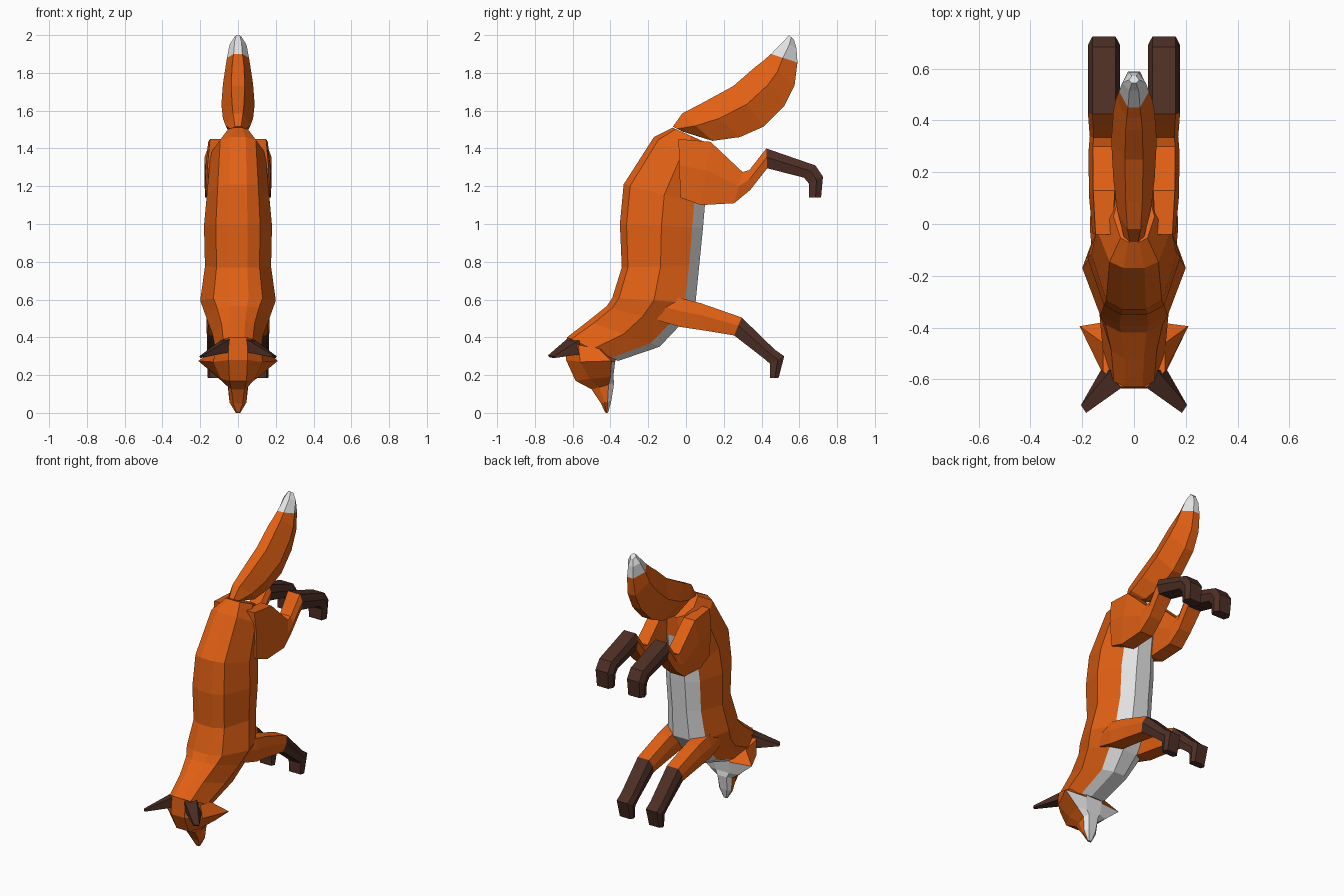
import bpy, bmesh

def material(name, rgb):
    m = bpy.data.materials.new(name)
    m.diffuse_color = (*rgb, 1)
    return m

MATS = [material("orange_fur", (0.76, 0.118, 0.007)),
        material("white_fur", (0.78, 0.78, 0.78)),
        material("dark_brown_fur", (0.075, 0.028, 0.019))]
ORANGE, WHITE, BROWN = range(3)


def loft(name, rings, colour):
    """Skin closed rings; colour(segment, side) picks the material slot."""
    bm = bmesh.new()
    vs = [[bm.verts.new(p) for p in r] for r in rings]
    n = len(rings[0])
    for i in range(len(rings) - 1):
        for j in range(n):
            k = (j + 1) % n
            f = bm.faces.new((vs[i][j], vs[i][k], vs[i + 1][k], vs[i + 1][j]))
            f.material_index = colour(i, j)
    bm.faces.new(vs[0]).material_index = colour(0, 0)
    bm.faces.new(vs[-1]).material_index = colour(len(rings) - 2, 0)
    bmesh.ops.recalc_face_normals(bm, faces=bm.faces)
    me = bpy.data.meshes.new(name)
    bm.to_mesh(me)
    bm.free()
    for m in MATS:
        me.materials.append(m)
    ob = bpy.data.objects.new(name, me)
    bpy.context.collection.objects.link(ob)
    return ob


def mirrored(half, cx=0):
    """Close a right-hand half section with its mirror image."""
    return [(cx + x, y, z) for x, y, z in half] + \
           [(cx - x, y, z) for x, y, z in reversed(half)]


def section(row, prof, cx=0):
    """Row is upper y, z, lower y, z and half width; prof is (width, depth)."""
    y0, z0, y1, z1, w = row
    return mirrored([(w * fx, y0 + (y1 - y0) * t, z0 + (z1 - z0) * t)
                     for fx, t in prof], cx)


# Body from rump to neck, with a white belly and throat
BODY_PROFILE = [(.28, 0), (.65, .08), (1, .5), (.7, .87), (.3, 1)]
body = [(-.07, 1.51, .13, 1.42, .08),
        (-.17, 1.46, .13, 1.29, .145),
        (-.33, 1.21, .10, 1.10, .165),
        (-.35, 1.00, .09, .98, .18),
        (-.34, .77, .07, .78, .175),
        (-.39, .61, .05, .58, .20),
        (-.42, .565, -.04, .455, .17),
        (-.52, .485, -.14, .35, .135),
        (-.63, .40, -.36, .275, .12)]
loft("body", [section(r, BODY_PROFILE) for r in body],
     lambda i, j: WHITE if j in (3, 4, 5) and i > 0 else ORANGE)

# Head from nape to nose: forehead, temple, cheek and chin points
head = [
    [(.05, -.63, .40), (.12, -.57, .36), (.12, -.46, .34), (.06, -.37, .30)],
    [(.05, -.635, .28), (.13, -.56, .27), (.21, -.395, .275), (.06, -.375, .27)],
    [(.045, -.585, .17), (.09, -.51, .18), (.11, -.40, .19), (.05, -.385, .19)],
    [(.035, -.50, .125), (.05, -.46, .135), (.055, -.41, .15), (.035, -.38, .16)],
    [(.025, -.45, .05), (.045, -.43, .055), (.045, -.415, .06), (.025, -.395, .065)],
    [(.008, -.428, .002), (.012, -.423, 0), (.012, -.418, 0), (.008, -.412, .002)],
]
loft("head", [mirrored(r) for r in head],
     lambda i, j: WHITE if j in (2, 3, 4) and (i > 0 or j == 3) else ORANGE)

# Tail with a white tip
TAIL_PROFILE = [(.4, 0), (1, .45), (.4, 1)]
tail = [(-.07, 1.515, -.02, 1.49, .04),
        (-.02, 1.585, .14, 1.44, .065),
        (.085, 1.64, .285, 1.46, .08),
        (.25, 1.73, .41, 1.515, .088),
        (.365, 1.83, .52, 1.625, .08),
        (.41, 1.865, .575, 1.735, .07),
        (.45, 1.90, .59, 1.855, .058),
        (.515, 1.965, .585, 1.93, .045),
        (.545, 2.0, .572, 1.975, .02)]
loft("tail", [section(r, TAIL_PROFILE) for r in tail],
     lambda i, j: WHITE if i >= 6 else ORANGE)

# Legs with dark stockings
LEG_PROFILE = [(.72, 0), (1, .45), (.8, 1)]
hind = [(-.04, 1.45, -.03, 1.14, .045),
        (.13, 1.435, .08, 1.10, .058),
        (.30, 1.275, .255, 1.11, .06),
        (.335, 1.285, .34, 1.18, .055),
        (.425, 1.40, .43, 1.295, .062),
        (.685, 1.31, .625, 1.245, .062),
        (.725, 1.25, .65, 1.215, .062),
        (.715, 1.14, .65, 1.14, .058)]
front = [(-.17, .64, -.15, .49, .05),
         (-.02, .605, -.03, .455, .062),
         (.08, .58, .105, .435, .06),
         (.295, .505, .255, .41, .058),
         (.47, .335, .41, .29, .056),
         (.52, .30, .445, .26, .056),
         (.49, .185, .445, .185, .052)]

# Ears: four-sided base tapering to a narrow tip
ear_base = [(.09, -.565, .385), (.03, -.62, .40), (.05, -.63, .32), (.125, -.56, .31)]
ear_tip = [(.205, -.70, .30), (.185, -.73, .305), (.18, -.725, .295), (.2, -.70, .29)]

for s, side in ((1, "right"), (-1, "left")):
    loft("hind_leg_" + side, [section(r, LEG_PROFILE, s * .116) for r in hind],
         lambda i, j: BROWN if i >= 4 else ORANGE)
    loft("front_leg_" + side, [section(r, LEG_PROFILE, s * .108) for r in front],
         lambda i, j: BROWN if i >= 3 else ORANGE)
    loft("ear_" + side, [[(s * x, y, z) for x, y, z in r] for r in (ear_base, ear_tip)],
         lambda i, j: BROWN)
